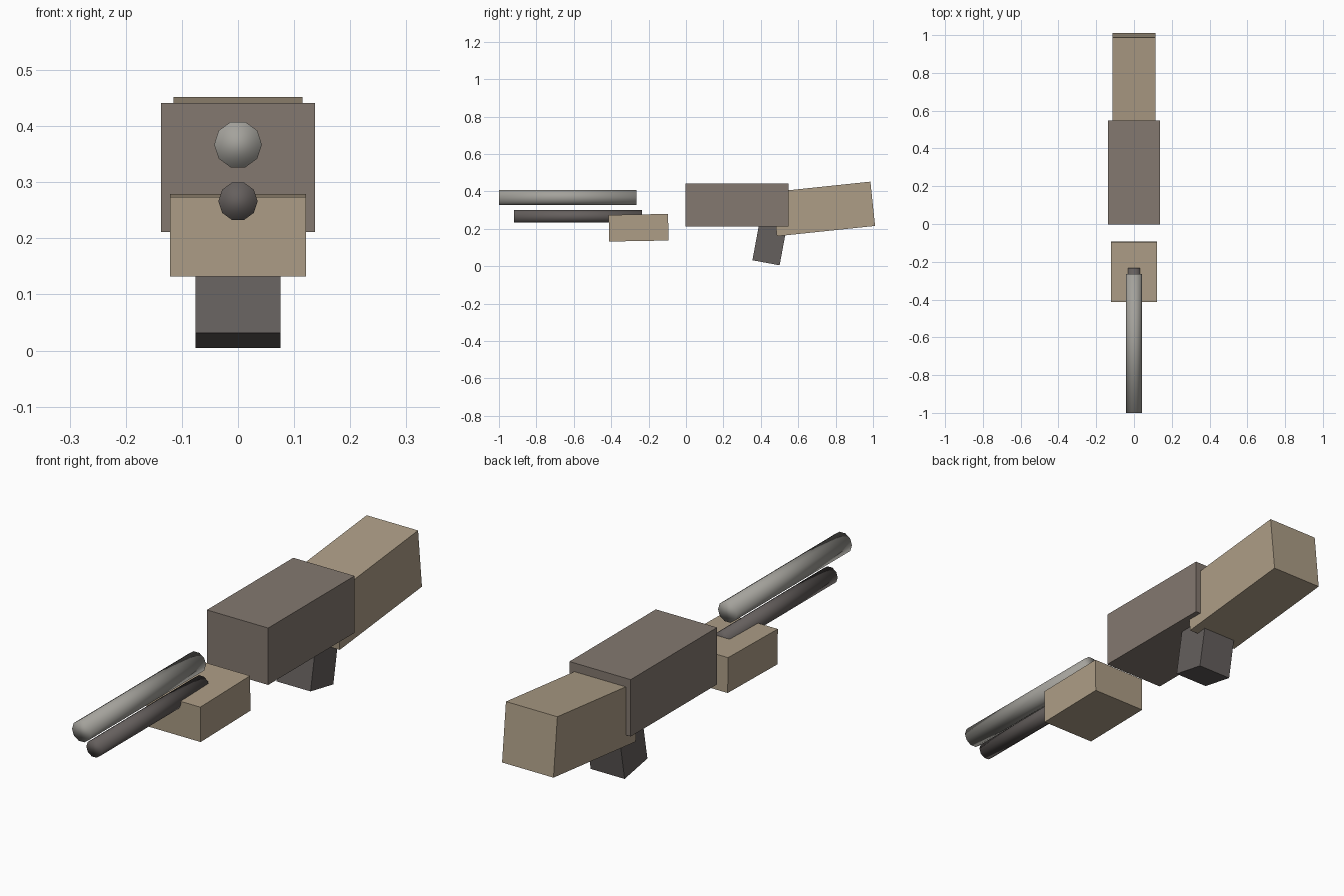
import bpy
from math import radians

if "Cube" in bpy.data.objects:
    bpy.data.objects.remove(bpy.data.objects["Cube"])


def material(name, rgb):
    m = bpy.data.materials.new(name)
    m.diffuse_color = (*rgb, 1)
    m.use_nodes = True
    m.node_tree.nodes["Principled BSDF"].inputs["Base Color"].default_value = m.diffuse_color
    return m


TAN = material("tan", (0.42, 0.34, 0.24))
BROWN_GREY = material("brown_grey", (0.23, 0.19, 0.16))
DARK = material("dark", (0.13, 0.115, 0.11))
STEEL = material("steel", (0.37, 0.36, 0.33))


def box(name, y, z, size, tilt, mat):
    """Box centred on x = 0, tilted about the x axis."""
    bpy.ops.mesh.primitive_cube_add(size=1, location=(0, y, z),
                                    rotation=(radians(tilt), 0, 0))
    ob = bpy.context.object
    ob.name = name
    ob.scale = size
    ob.data.materials.append(mat)
    bpy.ops.object.transform_apply(location=False, rotation=False, scale=True)


def tube(name, y0, y1, z, radius, mat):
    """Ten-sided rod along y with corners on the sides, smooth shaded."""
    bpy.ops.mesh.primitive_cylinder_add(vertices=10, radius=radius, depth=y1 - y0)
    ob = bpy.context.object
    ob.name = name
    ob.rotation_euler = (0, radians(90), radians(90))
    ob.location = (0, (y0 + y1) / 2, z)
    # turn the section so a flat faces up, then lay it along y
    ob.rotation_euler = (radians(90), radians(18), 0)
    ob.data.materials.append(mat)
    bpy.ops.object.transform_apply(location=False, rotation=True, scale=False)
    bpy.ops.object.shade_smooth()


# body
box("receiver", 0.273, 0.326, (0.274, 0.552, 0.23), 0, BROWN_GREY)
box("stock", 0.736, 0.306, (0.23, 0.528, 0.238), 6, TAN)
box("grip", 0.4515, 0.146, (0.152, 0.148, 0.26), -10.5, DARK)

# front end
box("handguard", -0.2535, 0.2055, (0.242, 0.318, 0.142), 1, TAN)
tube("barrel", -1.0, -0.265, 0.367, 0.0425, STEEL)
tube("magazine_tube", -0.919, -0.234, 0.266, 0.035, DARK)
